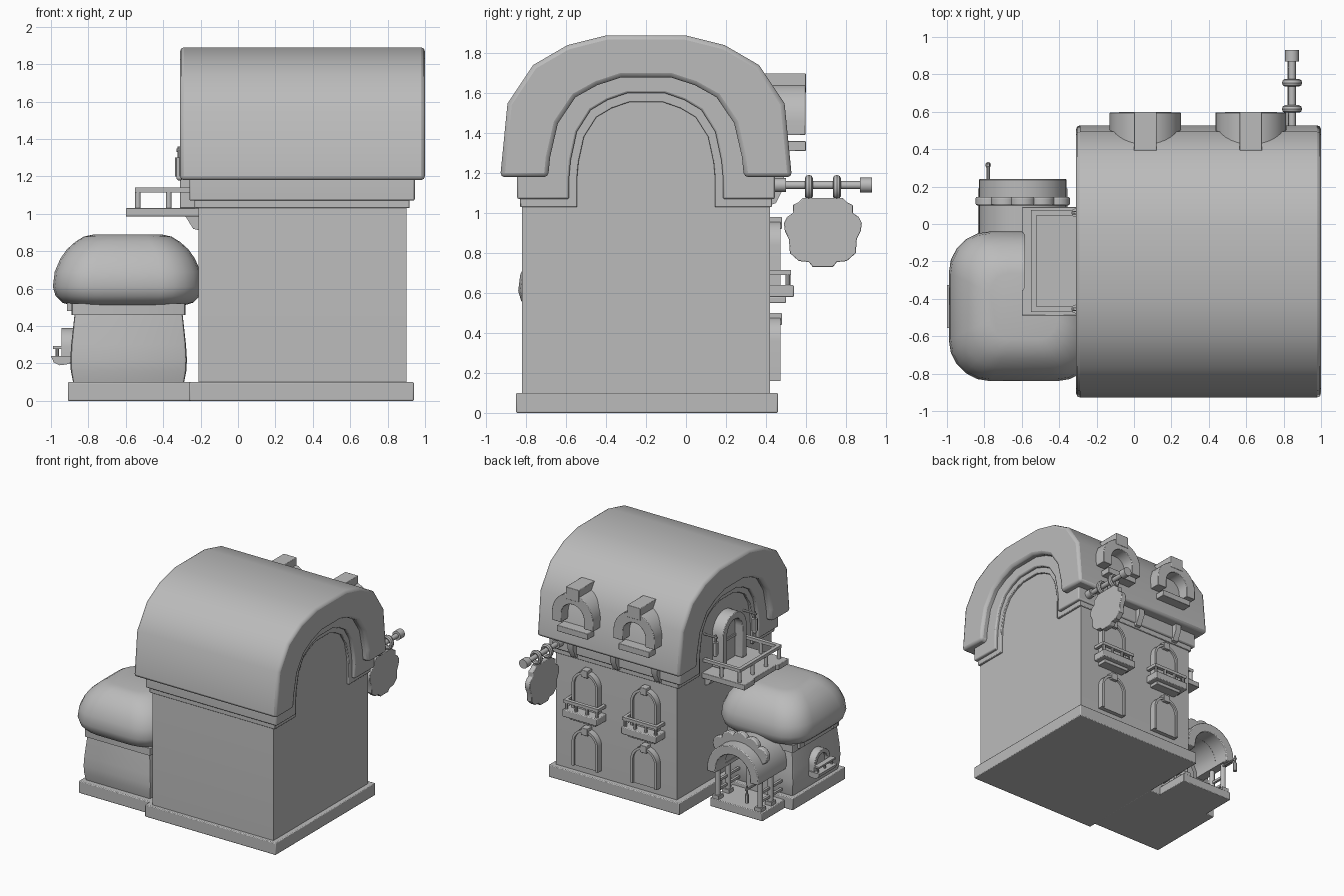
import bpy, bmesh, math
from mathutils import Vector

if "Cube" in bpy.data.objects:
    bpy.data.objects.remove(bpy.data.objects["Cube"])

stone = bpy.data.materials.new("plain_grey")
stone.diffuse_color = (0.5, 0.5, 0.5, 1)
stone.use_nodes = True
stone.node_tree.nodes["Principled BSDF"].inputs["Base Color"].default_value = stone.diffuse_color


def finish(name, bm, bevel=0.0):
    bmesh.ops.recalc_face_normals(bm, faces=bm.faces)
    me = bpy.data.meshes.new(name)
    bm.to_mesh(me)
    bm.free()
    me.materials.append(stone)
    ob = bpy.data.objects.new(name, me)
    bpy.context.collection.objects.link(ob)
    if bevel:
        m = ob.modifiers.new("bevel", 'BEVEL')
        m.width, m.segments, m.limit_method = bevel, 2, 'ANGLE'
        m.angle_limit = math.radians(50)
    bpy.ops.object.select_all(action='DESELECT')
    ob.select_set(True)
    bpy.context.view_layer.objects.active = ob
    bpy.ops.object.shade_smooth_by_angle(angle=math.radians(35))
    return ob


def box(name, x, y, z, bevel=0.0):
    return prism(name, [(x[0], y[0]), (x[1], y[0]), (x[1], y[1]), (x[0], y[1])], 'z', z, bevel)


def prism(name, pts, axis, span, bevel=0.0):
    """Extrude a closed outline along one axis; outline is in the other two."""
    put = {'x': lambda a, b, t: (t, a, b), 'y': lambda a, b, t: (a, t, b),
           'z': lambda a, b, t: (a, b, t)}[axis]
    bm = bmesh.new()
    lo = [bm.verts.new(put(a, b, span[0])) for a, b in pts]
    hi = [bm.verts.new(put(a, b, span[1])) for a, b in pts]
    bm.faces.new(lo)
    bm.faces.new(hi)
    for i in range(len(pts)):
        j = (i + 1) % len(pts)
        bm.faces.new((lo[i], lo[j], hi[j], hi[i]))
    return finish(name, bm, bevel)


def rod(name, a, b, r, sides=12):
    a, b = Vector(a), Vector(b)
    bm = bmesh.new()
    bmesh.ops.create_cone(bm, cap_ends=True, segments=sides, radius1=r, radius2=r, depth=(b - a).length)
    bm.transform((b - a).to_track_quat('Z', 'Y').to_matrix().to_4x4())
    bmesh.ops.translate(bm, verts=bm.verts, vec=(a + b) / 2)
    return finish(name, bm)


def ball(name, c, r):
    bm = bmesh.new()
    bmesh.ops.create_uvsphere(bm, u_segments=12, v_segments=8, radius=r)
    bmesh.ops.translate(bm, verts=bm.verts, vec=c)
    return finish(name, bm)


def loft(name, c, half, radius, rings, steps=5):
    """Stack rounded rectangles given as (height, inset)."""
    bm = bmesh.new()
    loops = []
    for z, ins in rings:
        r, hx, hy = max(radius - ins * .5, .01), half[0] - ins, half[1] - ins
        loop = []
        for q, (sx, sy) in enumerate([(1, 1), (-1, 1), (-1, -1), (1, -1)]):
            for k in range(steps + 1):
                t = math.pi / 2 * (q + k / steps)
                loop.append(bm.verts.new((c[0] + sx * (hx - r) + r * math.cos(t),
                                          c[1] + sy * (hy - r) + r * math.sin(t), z)))
        loops.append(loop)
    for p, q in zip(loops, loops[1:]):
        for i in range(len(p)):
            j = (i + 1) % len(p)
            bm.faces.new((p[i], p[j], q[j], q[i]))
    bm.faces.new(loops[0])
    bm.faces.new(loops[-1])
    return finish(name, bm)


OUTER = [(1, 0), (.95, .52), (.775, .79), (.54, .93), (.27, 1)]
INNER = [(1, 0), (.98, .2), (.9, .54), (.72, .8), (.5, .92), (.25, 1)]
ROUND = [(math.cos(math.pi * i / 16), math.sin(math.pi * i / 16)) for i in range(9)]


def arch(c, half, bottom, spring, top, shape=ROUND):
    """Arch outline from the right foot over the top to the left foot."""
    right = [(half * u, spring + (top - spring) * v) for u, v in shape]
    if spring > bottom:
        right.insert(0, (half, bottom))
    left = [(-u, v) for u, v in reversed(right) if u > 1e-6]
    return [(c + u, v) for u, v in right + left]


def arch_band(name, axis, span, outer, inner, bevel=0.0):
    return prism(name, outer + inner[::-1], axis, span, bevel)


# Main block, plinth, vaulted roof and stepped gable trims
box("main_plinth", (-.26, .94), (-.85, .46), (0, .1), .006)
prism("main_walls", arch(-.2, .62, .1, 1.18, 1.75, INNER), 'x', (-.21, .9))
arch_band("vault_roof", 'x', (-.31, 1), arch(-.2, .73, 1.18, 1.18, 1.89, OUTER),
          arch(-.2, .49, 1.18, 1.18, 1.68, INNER), .022)
arch_band("cornice", 'x', (-.26, .945), arch(-.2, .645, 1.07, 1.18, 1.77, INNER),
          arch(-.2, .385, 1.07, 1.18, 1.6, INNER), .01)
arch_band("inner_trim", 'x', (-.232, .918), arch(-.2, .63, 1.03, 1.18, 1.76, INNER),
          arch(-.2, .345, 1.03, 1.18, 1.555, INNER), .005)
for x in (-.05, .33, .72):
    prism("cornice_bracket", [(.42, 1.04), (.45, 1.05), (.49, 1.13), (.49, 1.19), (.42, 1.19)],
          'x', (x - .025, x + .025))

# Windows, flower balconies and dormers on the back wall
for x in (.06, .6):
    for z0, z1 in ((.16, .48), (.64, .96)):
        prism("window_panel", arch(x, .115, z0, z1 - .115, z1), 'y', (.41, .455))
        arch_band("window_frame", 'y', (.41, .472), arch(x, .12, z0, z1 - .12, z1),
                  arch(x, .1, z0, z1 - .12, z1 - .02))
        box("window_keystone", (x - .03, x + .03), (.41, .48), (z1 - .04, z1 + .02), .004)
    box("balcony_tray", (x - .16, x + .16), (.41, .54), (.58, .64), .006)
    box("balcony_foot", (x - .12, x + .12), (.41, .5), (.55, .58), .004)
    box("balcony_handrail", (x - .16, x + .16), (.495, .525), (.69, .715))
    for s in (-1, 1):
        box("balcony_side_rail", (x + s * .147 - .013, x + s * .147 + .013), (.41, .52), (.69, .715))
    for dx in (-.14, -.05, .05, .14):
        rod("balcony_post", (x + dx, .51, .63), (x + dx, .51, .7), .013, 8)
for x in (.06, .625):
    arch_band("dormer_arch", 'y', (.28, .597), arch(x, .19, 1.39, 1.46, 1.65),
              arch(x, .105, 1.39, 1.46, 1.565), .004)
    box("dormer_keystone", (x - .06, x + .06), (.28, .6), (1.6, 1.7), .004)
    box("dormer_sill", (x - .14, x + .14), (.42, .6), (1.31, 1.36), .004)

# Hanging sign on its arm
rod("sign_arm", (.845, .42, 1.14), (.845, .89, 1.14), .02)
rod("sign_arm_tip", (.845, .87, 1.14), (.845, .93, 1.14), .038)
rod("sign_arm_collar", (.845, .44, 1.14), (.845, .5, 1.14), .035)
for y in (.615, .755):
    bm = bmesh.new()
    rows = []
    for i in range(16):
        t = 2 * math.pi * i / 16
        rows.append([bm.verts.new((.845 + (.038 + .016 * math.cos(p)) * math.cos(t), y + .02 * math.sin(p),
                     1.13 + (.045 + .016 * math.cos(p)) * math.sin(t))) for p in
                     [2 * math.pi * k / 8 for k in range(8)]])
    for i in range(16):
        for k in range(8):
            a, b, m = rows[i], rows[(i + 1) % 16], (k + 1) % 8
            bm.faces.new((a[k], b[k], b[m], a[m]))
    finish("sign_ring", bm)
half = [(.05, .73), (.07, .755), (.12, .76), (.165, .8), (.17, .87), (.19, .91), (.195, .95), (.18, .98),
        (.15, 1.0), (.15, 1.04), (.12, 1.055), (.1, 1.075)]
prism("sign_board", [(.685 + u, v) for u, v in half] + [(.685 - u, v) for u, v in half[::-1]],
      'x', (.82, .865), .004)

# Gable door, balcony and wall lanterns
prism("gable_door", arch(-.2, .11, 1.03, 1.3, 1.41), 'x', (-.24, -.2))
arch_band("gable_door_frame", 'x', (-.31, -.2), arch(-.2, .155, 1.03, 1.29, 1.445),
          arch(-.2, .1, 1.03, 1.29, 1.39), .005)
box("gable_door_bar", (-.25, -.2), (-.3, -.1), (1.2, 1.22))
edge = [(-.49, -.6), (-.36, -.6), (-.34, -.585), (-.06, -.585), (-.04, -.6), (.09, -.6)]
prism("terrace_floor", [(x, y) for y, x in edge] + [(-.2, .09), (-.2, -.49)], 'z', (.985, 1.03), .004)
for y in (-.42, -.2, .02):
    prism("terrace_bracket", [(-.2, .91), (-.24, .92), (-.28, .985), (-.2, .985)], 'y', (y - .03, y + .03))
box("terrace_front_rail", (-.55, -.52), (-.47, .075), (1.115, 1.14))
for y in (-.455, .06):
    box("terrace_side_rail", (-.55, -.21), (y - .015, y + .015), (1.115, 1.14))
    for x in (-.535, -.37):
        rod("terrace_post", (x, y, 1.03), (x, y, 1.12), .015)
    rod("lantern_arm", (-.21, y, 1.34), (-.33, y, 1.34), .009, 8)
    rod("lantern_stem", (-.315, y, 1.36), (-.315, y, 1.3), .008, 8)
    rod("lantern_body", (-.312, y, 1.2), (-.312, y, 1.3), .024, 8)
    ball("lantern_base", (-.312, y, 1.195), .018)
for y in (-.285, -.11):
    rod("terrace_post", (-.535, y, 1.03), (-.535, y, 1.12), .015)

# Side wing with a cushion roof
C = (-.585, -.44)
box("wing_plinth", (-.91, -.25), (-.79, -.1), (0, .1), .006)
loft("wing_walls", C, (.312, .318), .02, [(.1, .015), (.16, .003), (.22, 0), (.3, .005), (.48, .025)], 2)
loft("wing_neck", C, (.305, .31), .02, [(.46, 0), (.52, 0)], 2)
loft("wing_roof", (-.59, -.44), (.4, .4), .22,
     [(.51, .1), (.525, .05), (.56, .015), (.61, 0), (.69, .01), (.76, .04), (.81, .075), (.85, .12),
      (.878, .165), (.89, .22)])
for y in (-.66, -.22):
    box("wing_eave_bracket", (-.915, -.86), (y - .03, y + .03), (.48, .54))
prism("wing_window", arch(-.44, .075, .22, .3, .375), 'x', (-.915, -.86))
arch_band("wing_window_frame", 'x', (-.945, -.86), arch(-.44, .105, .2, .285, .39),
          arch(-.44, .07, .2, .285, .355), .004)
prism("wing_planter", [(-.88, .24), (-1, .24), (-.985, .205), (-.955, .19), (-.915, .195), (-.88, .21)],
      'y', (-.555, -.325))
for y in (-.53, -.44, -.35):
    rod("planter_stem", (-.967, y, .23), (-.967, y, .29), .009, 8)
box("planter_rail", (-.99, -.945), (-.55, -.33), (.278, .292))

# Porch with barrel arch, scalloped crest, posts and lamp
X, Z = -.595, .345
box("porch_floor", (X - .24, X + .24), (-.13, .19), (0, .07), .005)
arch_band("porch_barrel", 'y', (-.2, .2), arch(X, .235, Z - .01, Z, Z + .235), arch(X, .165, Z - .01, Z, Z + .165))
arch_band("porch_front_arch", 'y', (.1, .24), arch(X, .235, Z - .03, Z, Z + .235),
          arch(X, .16, Z - .03, Z, Z + .16), .006)
for i in range(5):
    t = math.radians(42 + 24 * i)
    cx, cz = X + .245 * math.cos(t), Z + .245 * math.sin(t)
    prism("crest_petal", [(cx + .07 * math.cos(a), cz + .07 * math.sin(a)) for a in
          [2 * math.pi * k / 14 for k in range(14)]], 'y', (.1, .145), .008)
for s in (-1, 1):
    x = X + s * .195
    for y in (.02, .155):
        rod("porch_post", (x, y, .06), (x, y, .33), .022)
        box("post_foot", (x - .03, x + .03), (y - .03, y + .03), (.065, .1))
    box("porch_side_beam", (x - .035, x + .035), (-.2, .2), (.315, .345))
    for z in (.13, .2):
        box("porch_rail", (x - .01, x + .01), (-.12, .155), (z, z + .02))
prism("porch_door", arch(X, .11, .07, .3, .41), 'y', (-.15, -.1))
rod("lamp_arm", (-.78, .16, .3), (-.78, .33, .3), .009, 8)
rod("lamp_stem", (-.78, .315, .33), (-.78, .315, .26), .008, 8)
rod("lamp_body", (-.78, .315, .19), (-.78, .315, .26), .016, 8)
